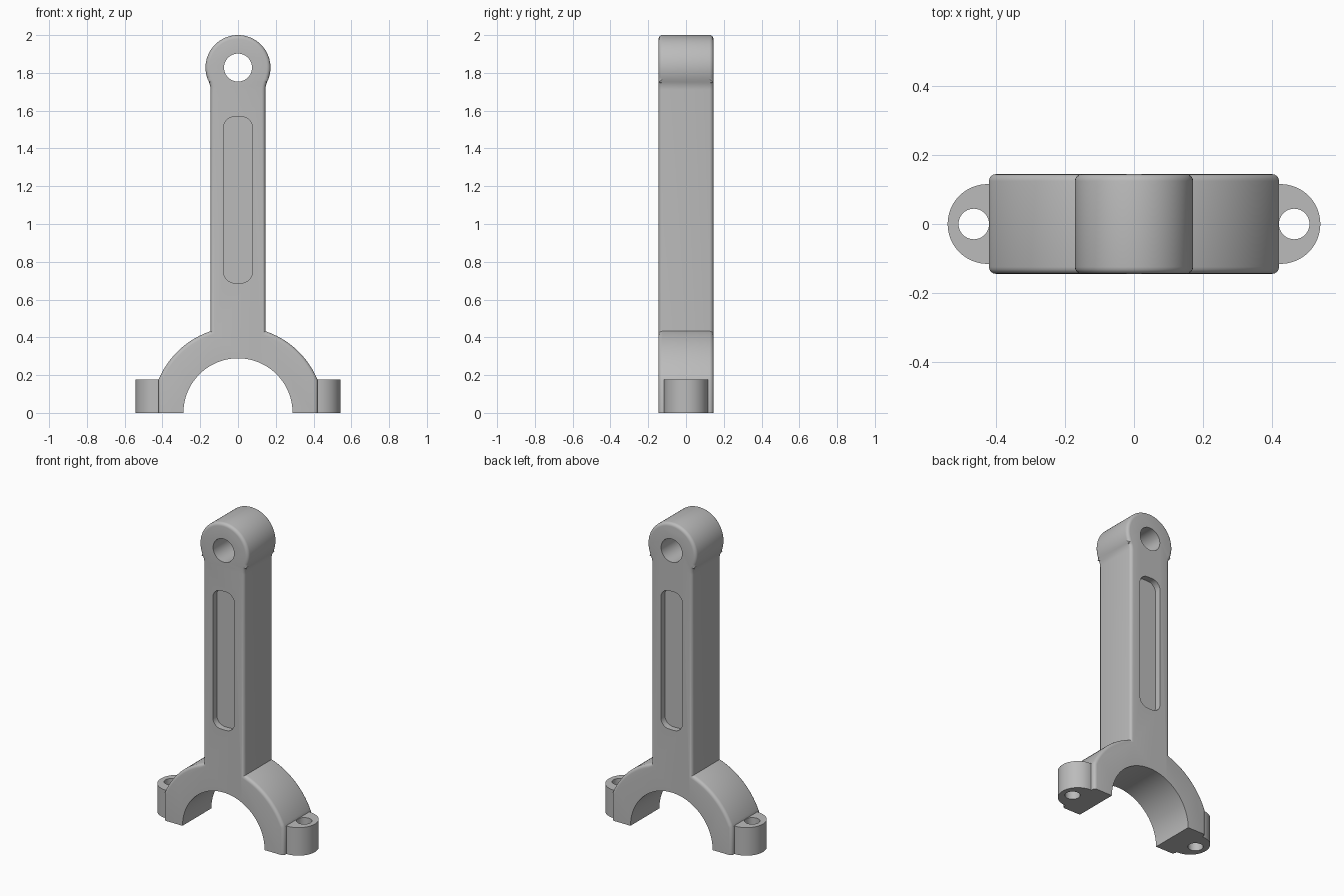
import bpy, bmesh
from math import sin, cos, pi, sqrt, atan2, hypot
from mathutils import Matrix

if "Cube" in bpy.data.objects:
    bpy.data.objects.remove(bpy.data.objects["Cube"])

HALF_DEPTH = 0.145
STEM = 0.145
EYE_Z, EYE_R = 1.828, 0.172
ARCH_R, BORE_R, ARCH_X = 0.456, 0.289, 0.422
LUG_H, LUG_X, LUG_R = 0.178, 0.426, 0.116
HOLE_X, HOLE_R = 0.466, 0.0445

metal = bpy.data.materials.new("grey metal")
metal.diffuse_color = (0.5, 0.5, 0.5, 1)
metal.use_nodes = True
metal.node_tree.nodes["Principled BSDF"].inputs["Base Color"].default_value = metal.diffuse_color


def arc(cx, cy, r, a0, a1, n):
    return [(cx + r * cos(a0 + (a1 - a0) * i / n), cy + r * sin(a0 + (a1 - a0) * i / n))
            for i in range(n + 1)]


def prism(name, pts, lo, hi, upright=True, bevel=None):
    """Extrude a closed 2D profile; upright profiles lie in xz, others in xy."""
    bm = bmesh.new()
    face = bm.faces.new([bm.verts.new((x, y, lo)) for x, y in pts])
    ext = bmesh.ops.extrude_face_region(bm, geom=[face])
    for v in ext["geom"]:
        if isinstance(v, bmesh.types.BMVert):
            v.co.z = hi
    if bevel:
        edges = [e for e in bm.edges if abs(e.verts[0].co.z - e.verts[1].co.z) < 1e-6
                 and bevel(e.verts[0].co) and bevel(e.verts[1].co)]
        bmesh.ops.bevel(bm, geom=edges, offset=0.02, segments=4, profile=0.5,
                        affect='EDGES', clamp_overlap=False)
    if upright:
        bm.transform(Matrix.Rotation(pi / 2, 4, 'X'))
    bmesh.ops.recalc_face_normals(bm, faces=bm.faces)
    mesh = bpy.data.meshes.new(name)
    bm.to_mesh(mesh)
    bm.free()
    obj = bpy.data.objects.new(name, mesh)
    bpy.context.collection.objects.link(obj)
    mesh.materials.append(metal)
    return obj


def cut(obj, cutter):
    mod = obj.modifiers.new("cut", 'BOOLEAN')
    mod.operation, mod.solver, mod.object = 'DIFFERENCE', 'EXACT', cutter
    bpy.ops.object.select_all(action='DESELECT')
    bpy.context.view_layer.objects.active = obj
    obj.select_set(True)
    bpy.ops.object.modifier_apply(modifier=mod.name)
    bpy.data.objects.remove(cutter)


def smooth(obj):
    bpy.ops.object.select_all(action='DESELECT')
    bpy.context.view_layer.objects.active = obj
    obj.select_set(True)
    bpy.ops.object.shade_smooth_by_angle(angle=0.6)


# Rod outline, right half: foot, arch shoulder, stem, neck fillet, eye
f = 0.1
fx = STEM + f
fz = EYE_Z - sqrt((EYE_R + f) ** 2 - fx ** 2)
neck = atan2(EYE_Z - fz, -fx)
a0 = atan2(sqrt(ARCH_R ** 2 - ARCH_X ** 2), ARCH_X)
a1 = atan2(sqrt(ARCH_R ** 2 - STEM ** 2), STEM)
right = [(ARCH_X, 0)] + arc(0, 0, ARCH_R, a0, a1, 18)
right += arc(fx, fz, f, pi, neck, 6)
right += arc(0, EYE_Z, EYE_R, neck - pi, pi / 2, 28)[1:]
left = [(-x, z) for x, z in reversed(right[:-1])]
bore = arc(0, 0, BORE_R, pi, 0, 48)
outline = right + left + bore


def outer_rim(co):
    return hypot(co.x, co.y) > BORE_R + 0.02


rod = prism("connecting_rod", outline, -HALF_DEPTH, HALF_DEPTH, bevel=outer_rim)

# Pin hole through the eye
cut(rod, prism("pin_hole_cutter", arc(0, EYE_Z, 0.074, 0, 2 * pi, 48)[:-1], -0.4, 0.4))

# Shallow rounded pockets on both stem faces
w, z0, z1, r = 0.076, 0.688, 1.568, 0.058
slot = (arc(w - r, z1 - r, r, 0, pi / 2, 8) + arc(r - w, z1 - r, r, pi / 2, pi, 8)
        + arc(r - w, z0 + r, r, pi, 1.5 * pi, 8) + arc(w - r, z0 + r, r, 1.5 * pi, 2 * pi, 8))
for s in (-1, 1):
    lo, hi = sorted((s * (HALF_DEPTH - 0.04), s * 0.3))
    cut(rod, prism("pocket_cutter", slot, lo, hi))
smooth(rod)

# Bolt lugs on each side of the arch
for s, side in ((-1, "left"), (1, "right")):
    shape = [(0.385, -LUG_R)] + arc(LUG_X, 0, LUG_R, -pi / 2, pi / 2, 32) + [(0.385, LUG_R)]
    lug = prism(side + "_bolt_lug", [(s * x, y) for x, y in shape], 0, LUG_H, upright=False)
    cut(lug, prism("bolt_hole_cutter", arc(s * HOLE_X, 0, HOLE_R, 0, 2 * pi, 32)[:-1],
                   -0.1, 0.4, upright=False))
    smooth(lug)
